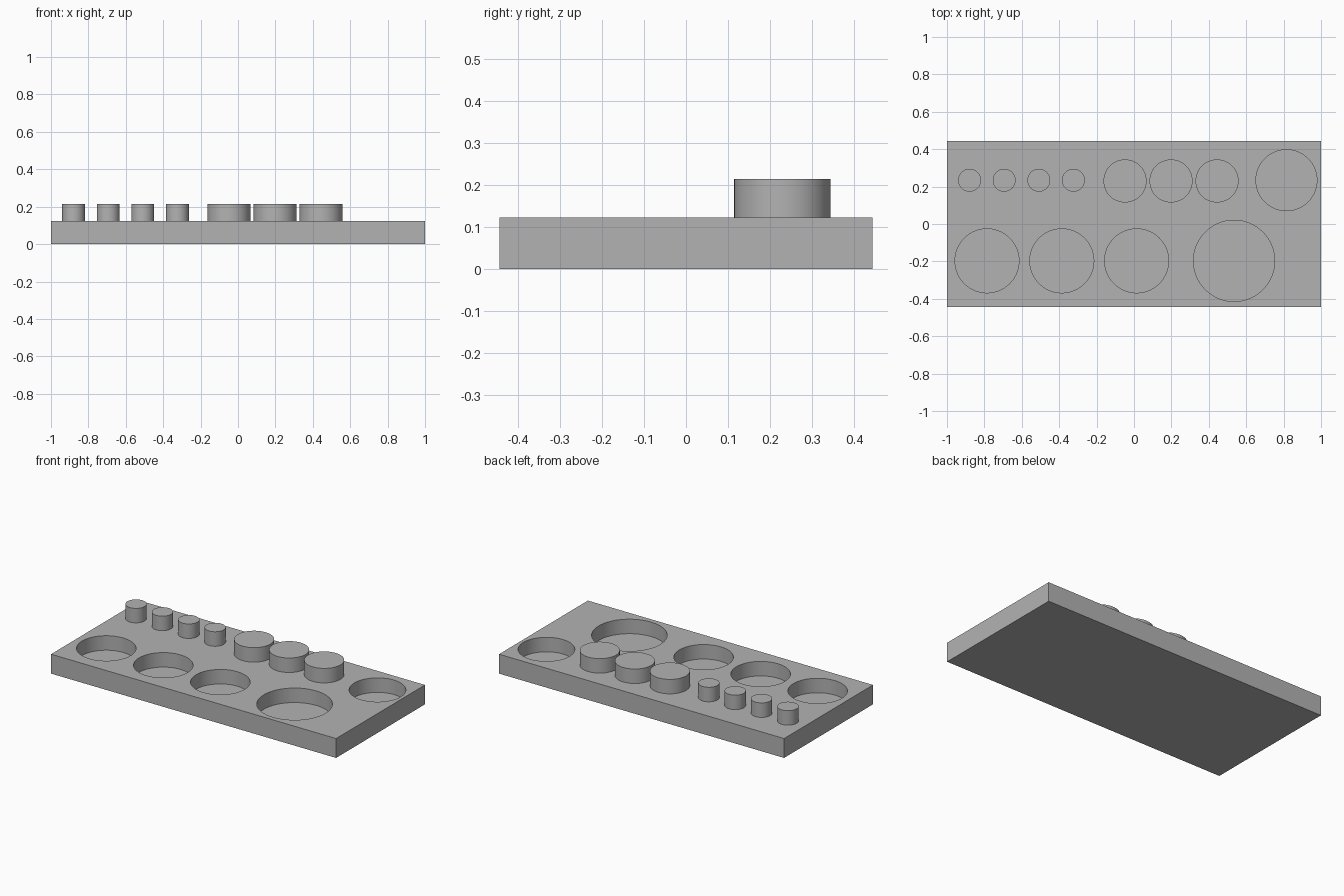
import bpy

cube = bpy.data.objects.get("Cube")
if cube:
    bpy.data.objects.remove(cube, do_unlink=True)

PLATE_TOP = 0.123
PEG_TOP = 0.215
POCKET_FLOOR = 0.031

grey = bpy.data.materials.new("plain grey")
grey.use_nodes = True
colour = (0.45, 0.45, 0.45, 1)
grey.diffuse_color = colour
grey.node_tree.nodes["Principled BSDF"].inputs["Base Color"].default_value = colour


def cylinder(name, x, y, radius, bottom, top):
    bpy.ops.mesh.primitive_cylinder_add(
        vertices=96, radius=radius, depth=top - bottom,
        location=(x, y, (top + bottom) / 2))
    obj = bpy.context.object
    obj.name = name
    obj.data.materials.append(grey)
    bpy.ops.object.shade_smooth_by_angle()
    return obj


# Rectangular base plate
bpy.ops.mesh.primitive_cube_add(size=1, location=(0, 0, PLATE_TOP / 2))
plate = bpy.context.object
plate.name = "base_plate"
plate.scale = (2, 0.89, PLATE_TOP)
bpy.ops.object.transform_apply(location=True, rotation=False, scale=True)
plate.data.materials.append(grey)

# Round pockets: three medium and one large in front, one at the back corner
pockets = [(-0.786 + 0.4 * i, -0.197, 0.171) for i in range(3)]
pockets += [(0.535, -0.197, 0.217), (0.815, 0.234, 0.163)]
cutters = []
for x, y, radius in pockets:
    cutter = cylinder("pocket_cutter", x, y, radius, POCKET_FLOOR, PEG_TOP)
    cutter.hide_render = True
    cutters.append(cutter)
    cut = plate.modifiers.new("pocket", "BOOLEAN")
    cut.operation = "DIFFERENCE"
    cut.solver = "EXACT"
    cut.object = cutter

# Bake the pockets into the plate and drop the cutters
bpy.ops.object.select_all(action="DESELECT")
plate.select_set(True)
bpy.context.view_layer.objects.active = plate
for name in [m.name for m in plate.modifiers]:
    bpy.ops.object.modifier_apply(modifier=name)
for cutter in cutters:
    bpy.data.objects.remove(cutter, do_unlink=True)
bpy.ops.object.shade_smooth_by_angle()

# Row of four small pegs and three large pegs along the back
for i in range(4):
    cylinder(f"small_peg_{i + 1}", -0.879 + 0.185 * i, 0.234, 0.061,
             PLATE_TOP - 0.004, PEG_TOP)
for i in range(3):
    cylinder(f"large_peg_{i + 1}", -0.048 + 0.246 * i, 0.23, 0.115,
             PLATE_TOP - 0.004, PEG_TOP)
